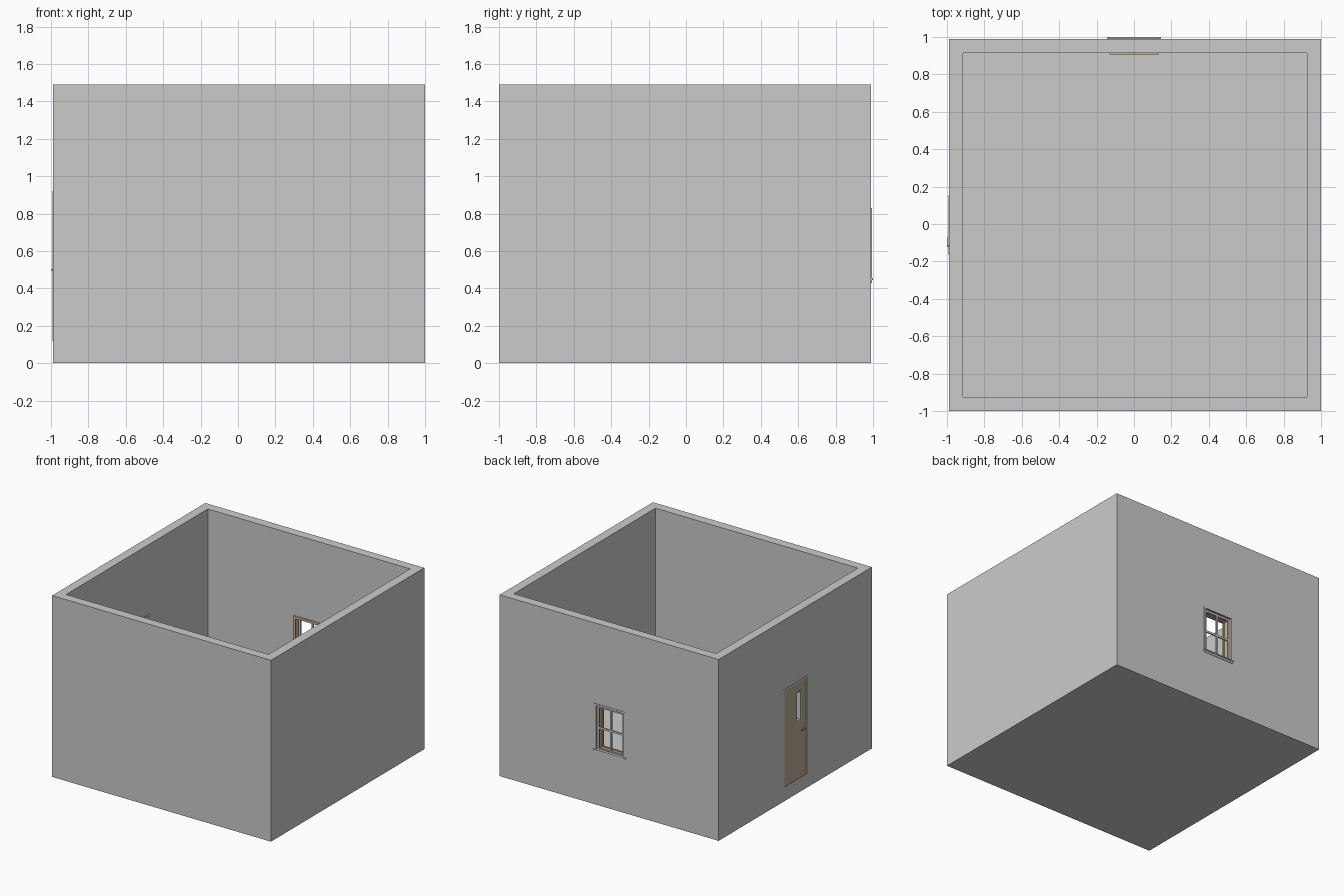
import bpy, bmesh
from mathutils import Vector

if "Cube" in bpy.data.objects:
    bpy.data.objects.remove(bpy.data.objects["Cube"])


def material(name, rgb):
    m = bpy.data.materials.new(name)
    m.diffuse_color = (*rgb, 1)
    m.use_nodes = True
    m.node_tree.nodes["Principled BSDF"].inputs["Base Color"].default_value = m.diffuse_color
    return m


WOOD = material("wood", (0.62, 0.45, 0.27))
DOOR = material("door_brown", (0.50, 0.41, 0.29))
SLAB = material("slab_grey", (0.66, 0.66, 0.66))


def add_box(bm, lo, hi):
    lo, hi = Vector(lo), Vector(hi)
    verts = bmesh.ops.create_cube(bm, size=1)["verts"]
    for v in verts:
        v.co = Vector(((lo[i] + hi[i]) / 2 + v.co[i] * (hi[i] - lo[i]) for i in range(3)))


def boxes(name, parts, mat=None):
    bm = bmesh.new()
    for lo, hi in parts:
        add_box(bm, lo, hi)
    me = bpy.data.meshes.new(name)
    bm.to_mesh(me)
    bm.free()
    ob = bpy.data.objects.new(name, me)
    bpy.context.collection.objects.link(ob)
    if mat:
        me.materials.append(mat)
    return ob


def ring(axis, u0, u1, z0, z1, d0, d1, w, bottom=True):
    """Box parts of a rectangular frame; axis is the depth axis, w the bar width."""
    bars = [(u0, u0 + w, z0, z1), (u1 - w, u1, z0, z1), (u0 + w, u1 - w, z1 - w, z1)]
    if bottom:
        bars.append((u0 + w, u1 - w, z0, z0 + w))
    if axis == "y":
        return [((a, d0, c), (b, d1, d)) for a, b, c, d in bars]
    return [((d0, a, c), (d1, b, d)) for a, b, c, d in bars]


def cut(ob, name, lo, hi):
    cutter = boxes(name, [(lo, hi)])
    cutter.hide_render = True
    mod = ob.modifiers.new(name, "BOOLEAN")
    mod.operation, mod.solver, mod.object = "DIFFERENCE", "EXACT", cutter
    bpy.context.view_layer.objects.active = ob
    bpy.ops.object.modifier_apply(modifier=mod.name)
    bpy.data.objects.remove(cutter)


# Floor slab, seen as the darker band outside
X0, X1, Y0, Y1, FLOOR, TOP, T = -0.99, 1.0, -1.0, 0.99, 0.115, 1.49, 0.075
boxes("floor_slab", [((X0, Y0, 0), (X1, Y1, FLOOR))], SLAB)

# Walls, open at the top, with door and window openings
walls = boxes("walls", [((X0, Y0, FLOOR), (X1, Y1, TOP))])
cut(walls, "room_cutter", (X0 + T, Y0 + T, 0), (X1 - T, Y1 - T, 2))
cut(walls, "window_cutter", (-0.13, 0.8, 0.44), (0.13, 1.1, 0.82))
cut(walls, "door_cutter", (-1.1, -0.16, 0), (-0.8, 0.15, 0.915))

# Window: outside trim, sill, wooden lining and inside trim, four-pane sash
boxes("window_outer_trim", ring("y", -0.14, 0.14, 0.43, 0.83, 0.985, 0.994, 0.016))
boxes("window_sill", [((-0.145, 0.97, 0.446), (0.145, 1.0, 0.456))])
boxes("window_lining", ring("y", -0.13, 0.13, 0.44, 0.82, 0.91, 0.985, 0.008), WOOD)
boxes("window_inner_trim", ring("y", -0.132, 0.132, 0.435, 0.825, 0.905, 0.916, 0.02), WOOD)
boxes("window_sash", ring("y", -0.122, 0.122, 0.448, 0.812, 0.962, 0.978, 0.016)
      + [((-0.007, 0.964, 0.464), (0.007, 0.976, 0.796)),
         ((-0.106, 0.965, 0.622), (0.106, 0.975, 0.638))])

# Door: frame, leaf with a tall narrow light, its rim
boxes("door_frame", ring("x", -0.165, 0.155, FLOOR, 0.92, -0.992, -0.913, 0.014, bottom=False))
leaf = boxes("door_leaf", [((-0.987, -0.151, FLOOR), (-0.955, 0.141, 0.906))], DOOR)
cut(leaf, "light_cutter", (-1.1, -0.082, 0.585), (-0.9, -0.025, 0.83))
boxes("door_light_rim", ring("x", -0.085, -0.022, 0.582, 0.833, -0.989, -0.953, 0.009))

# Lever handles on both faces of the door
for side, face, out in (("outer", -0.987, -1), ("inner", -0.955, 1)):
    def slab(d0, d1, y0, y1, z0, z1):
        a, b = sorted((face + out * d0, face + out * d1))
        return (a, y0, z0), (b, y1, z1)
    boxes(f"door_handle_{side}", [
        slab(0, 0.002, -0.13, -0.11, 0.485, 0.515),
        slab(0, 0.013, -0.123, -0.116, 0.496, 0.504),
        slab(0.009, 0.013, -0.123, -0.07, 0.496, 0.504)])
